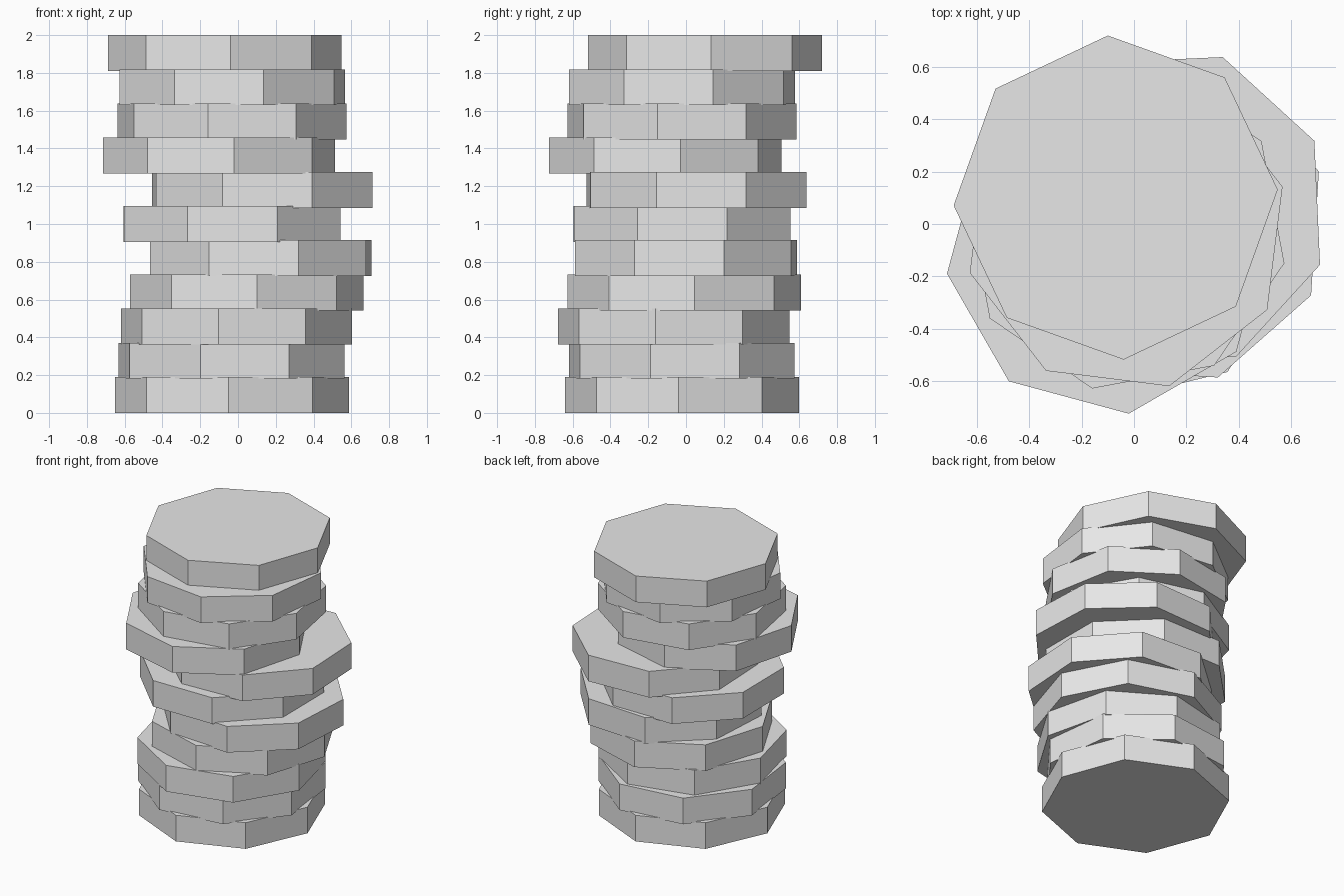
import bpy
import math

cube = bpy.data.objects.get("Cube")
if cube:
    bpy.data.objects.remove(cube, do_unlink=True)

# Plain grey stone
stone = bpy.data.materials.new("light_grey")
stone.use_nodes = True
grey = (0.8, 0.8, 0.8, 1.0)
stone.diffuse_color = grey
stone.node_tree.nodes["Principled BSDF"].inputs["Base Color"].default_value = grey

RADIUS = 0.62
HEIGHT = 0.19
STEP = (2.0 - HEIGHT) / 10  # each slab sinks slightly into the one below

# Offset x, offset y and twist in degrees, from the bottom slab up
slabs = [
    (-0.032, -0.022, -1.7),
    (-0.034, -0.022, -15.5),
    (-0.008, -0.065, -8.9),
    (0.046, -0.010, 5.1),
    (0.120, 0.000, 18.9),
    (-0.032, -0.022, -22.2),
    (0.128, 0.055, -19.9),
    (-0.100, -0.110, 7.4),
    (-0.032, -0.022, -11.9),
    (-0.030, -0.022, 15.4),
    (-0.070, 0.101, 2.8),
]


def add_slab(index, x, y, twist):
    """One octagonal slab, with a corner pointing along its own x axis."""
    bpy.ops.mesh.primitive_cylinder_add(
        vertices=8, radius=RADIUS, depth=HEIGHT,
        location=(x, y, index * STEP + HEIGHT / 2),
        rotation=(0, 0, math.radians(twist)))
    slab = bpy.context.object
    slab.name = f"column_slab_{index + 1}"
    slab.data.materials.append(stone)


for i, (x, y, twist) in enumerate(slabs):
    add_slab(i, x, y, twist)
